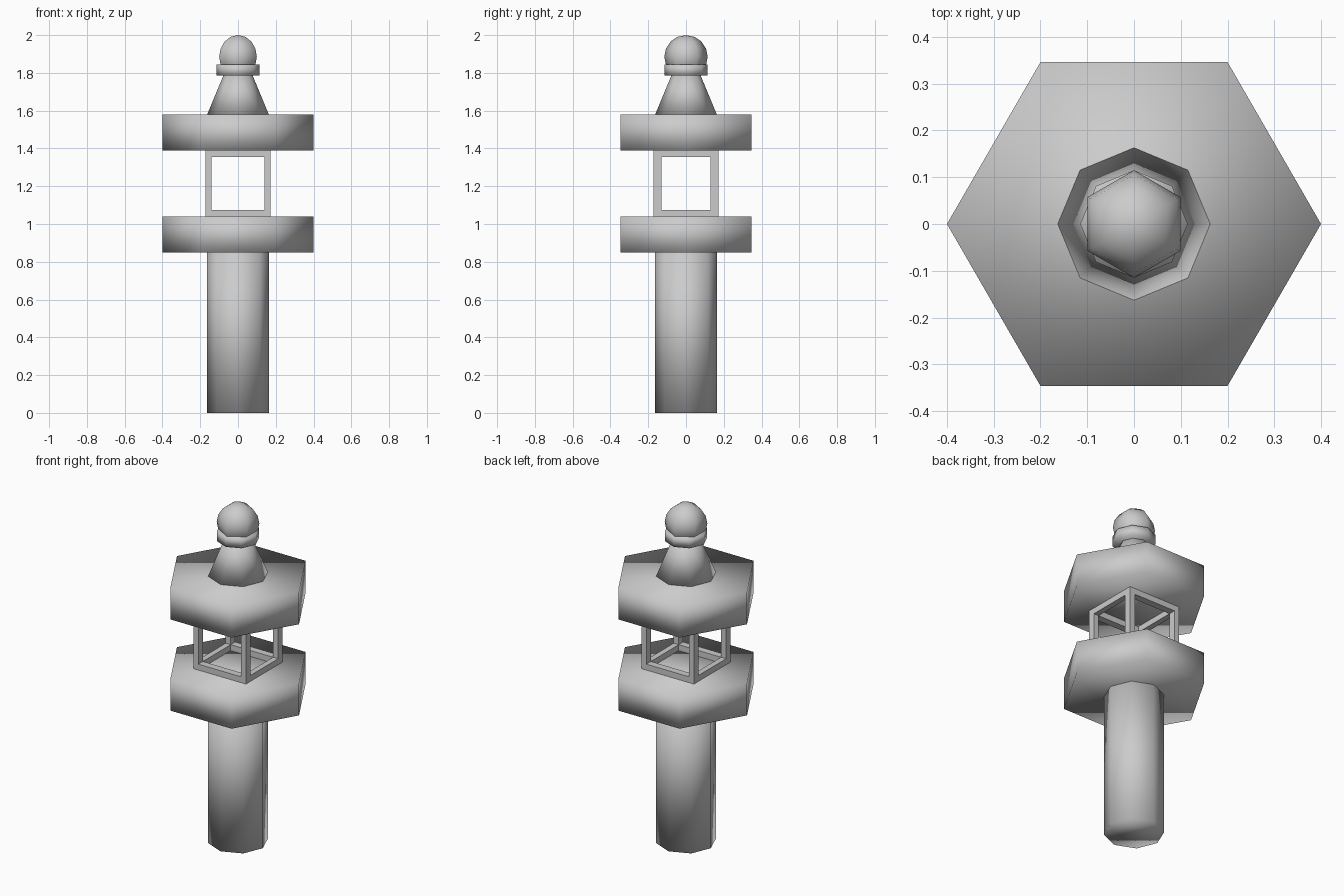
import bpy
from math import pi

if "Cube" in bpy.data.objects:
    bpy.data.objects.remove(bpy.data.objects["Cube"])


def prism(name, sides, r_low, r_high, z0, z1):
    """Capped prism or tapered prism with corners on the x axis, fully smooth shaded."""
    bpy.ops.mesh.primitive_cone_add(vertices=sides, radius1=r_low, radius2=r_high,
                                    depth=z1 - z0, location=(0, 0, (z0 + z1) / 2),
                                    rotation=(0, 0, pi / 2))
    ob = bpy.context.object
    ob.name = name
    bpy.ops.object.shade_smooth()
    return ob


def box(name, size, loc):
    bpy.ops.mesh.primitive_cube_add(size=1, location=loc)
    ob = bpy.context.object
    ob.name = name
    ob.scale = size
    return ob


# Octagonal post
prism("post", 8, 0.163, 0.163, 0.0, 0.85)

# Hexagonal platform and roof
for name, z in (("platform", 0.85), ("roof", 1.39)):
    slab = prism(name, 6, 0.4, 0.4, z, z + 0.19)
    slab.rotation_euler.z = pi / 6 + pi / 3 * 2 - pi / 3

# Open lantern frame: four uprights joined by rails at top and bottom
OUT, TX, TY, TZ = 0.172, 0.033, 0.042, 0.035
Z0, Z1 = 1.04, 1.39
for sx in (-1, 1):
    for sy in (-1, 1):
        box("frame_upright", (TX, TY, Z1 - Z0),
            (sx * (OUT - TX / 2), sy * (OUT - TY / 2), (Z0 + Z1) / 2))
for z in (Z0 + TZ / 2, Z1 - TZ / 2):
    for s in (-1, 1):
        box("frame_rail_x", (2 * (OUT - TX), TY, TZ), (0, s * (OUT - TY / 2), z))
        box("frame_rail_y", (TX, 2 * (OUT - TY), TZ), (s * (OUT - TX / 2), 0, z))

# Tapered spire and collar
prism("spire", 8, 0.163, 0.076, 1.58, 1.79)
prism("collar", 8, 0.115, 0.115, 1.785, 1.845)

# Six-sided ball finial
bpy.ops.mesh.primitive_uv_sphere_add(segments=6, ring_count=8, radius=0.115,
                                     location=(0, 0, 1.885))
bpy.context.object.name = "finial_ball"
bpy.ops.object.shade_smooth()
